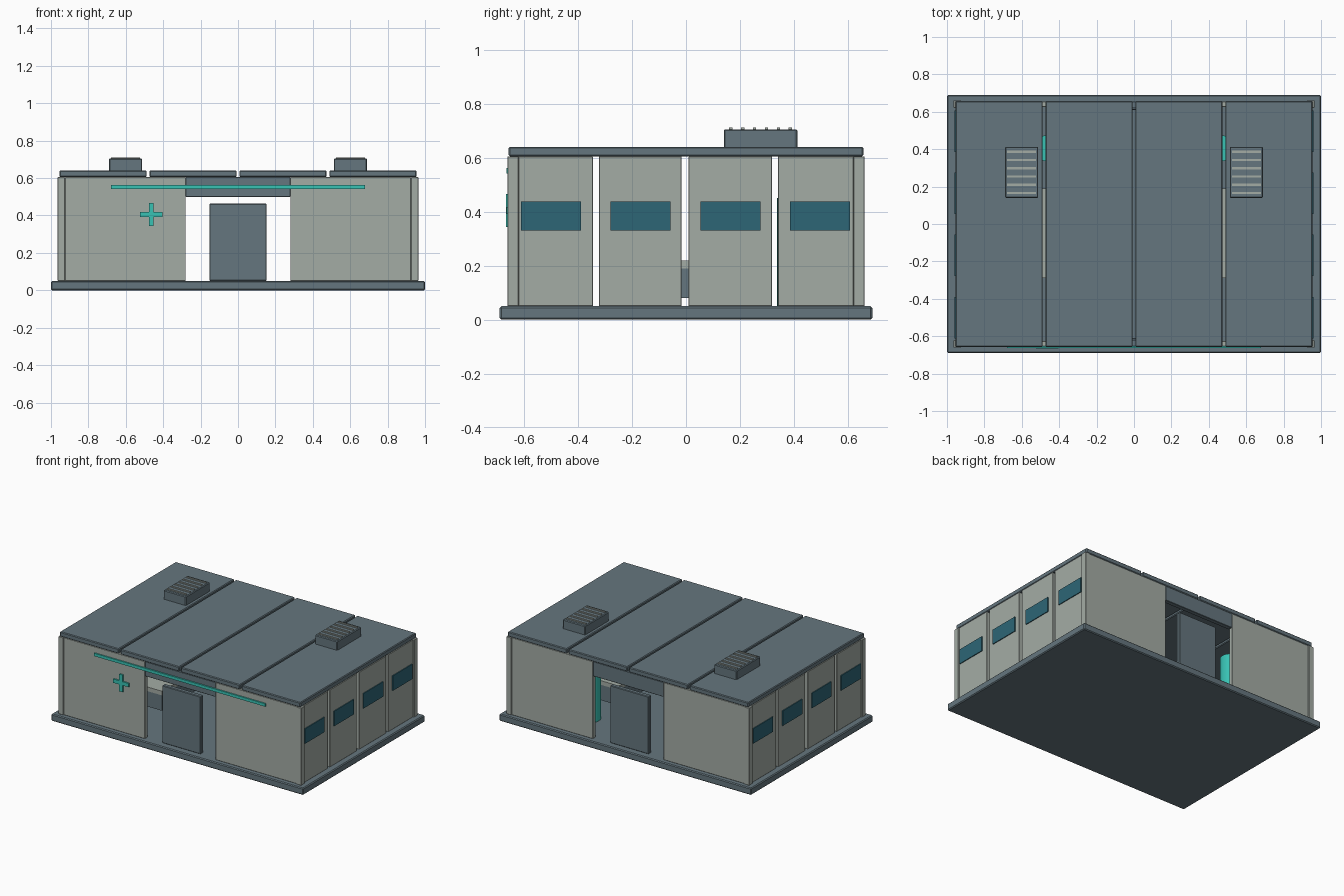
import bpy

cube = bpy.data.objects.get("Cube")
if cube:
    bpy.data.objects.remove(cube, do_unlink=True)


def srgb(v):
    v /= 255
    return v / 12.92 if v <= 0.04 else ((v + 0.055) / 1.055) ** 2.4


def material(name, r, g, b):
    m = bpy.data.materials.new(name)
    m.use_nodes = True
    color = (srgb(r), srgb(g), srgb(b), 1)
    m.diffuse_color = color
    m.node_tree.nodes["Principled BSDF"].inputs["Base Color"].default_value = color
    return m


PALE = material("pale grey panel", 164, 172, 165)
SLATE = material("slate grey", 101, 118, 126)
GLASS = material("dark teal glass", 45, 102, 118)
TEAL = material("bright teal", 56, 194, 180)


def finish(obj, name, mat, bevel):
    obj.name = name
    obj.data.materials.append(mat)
    if bevel:
        mod = obj.modifiers.new("edge", "BEVEL")
        mod.width = bevel
        mod.segments = 1
    return obj


def box(name, xs, ys, zs, mat, bevel=0.0):
    """Box between pairs of limits on each axis."""
    spans = (xs, ys, zs)
    bpy.ops.mesh.primitive_cube_add(size=1, location=[sum(s) / 2 for s in spans])
    obj = bpy.context.object
    obj.scale = [abs(s[1] - s[0]) for s in spans]
    bpy.ops.object.transform_apply(location=False, rotation=False, scale=True)
    return finish(obj, name, mat, bevel)


def flip(span, side):
    return tuple(sorted(v * side for v in span))


# Base slab and four roof panels
box("base_slab", (-1, 1), (-0.69, 0.69), (0, 0.05), SLATE, 0.006)
for i in range(4):
    x = -0.955 + i * 0.481
    box("roof_panel", (x, x + 0.467), (-0.657, 0.657), (0.605, 0.64), SLATE, 0.005)

sides = ((-1, "right"), (1, "left"))
ends = ((-1, "front"), (1, "back"))
panels = ((-0.62, -0.345), (-0.322, -0.016), (0.01, 0.318), (0.34, 0.62))

for sx, side in sides:
    # Side wall panels with narrow open joints
    for ys in panels:
        box(side + "_wall_panel", flip((0.925, 0.955), sx), ys, (0.05, 0.605), PALE, 0.002)
    # One window per panel
    for k in range(4):
        y = -0.5 + k * 0.332
        box(side + "_window", flip((0.952, 0.961), sx), (y - 0.111, y + 0.111),
            (0.33, 0.437), GLASS)

    # End walls either side of the doorway, and corner posts
    for sy, end in ends:
        box(end + "_" + side + "_wall", flip((0.28, 0.925), sx), flip((0.625, 0.655), sy),
            (0.05, 0.605), PALE, 0.002)
        box(end + "_" + side + "_corner_post", flip((0.925, 0.964), sx),
            flip((0.62, 0.661), sy), (0.05, 0.605), PALE, 0.002)

    # Roof vent with slats
    box(side + "_roof_vent", flip((0.512, 0.69), sx), (0.14, 0.413), (0.635, 0.705),
        SLATE, 0.005)
    for k in range(6):
        y = 0.166 + k * 0.044
        box(side + "_vent_slat", flip((0.525, 0.678), sx), (y - 0.006, y + 0.006),
            (0.7, 0.711), PALE)

    # Bed and storage tank inside
    box(side + "_bed_frame", flip((0.4, 0.82), sx), (-0.29, 0.19), (0.08, 0.19), SLATE)
    box(side + "_bed_mattress", flip((0.4, 0.82), sx), (-0.29, 0.19), (0.19, 0.22), PALE)
    bpy.ops.mesh.primitive_cylinder_add(vertices=24, radius=0.068, depth=0.4,
                                        location=(sx * 0.475, 0.405, 0.25))
    finish(bpy.context.object, side + "_tank", TEAL, 0)
    bpy.ops.object.shade_smooth_by_angle()

# Doors and the beams above them
for sy, end in ends:
    box(end + "_door", (-0.153, 0.153), flip((0.61, 0.642), sy), (0.05, 0.463), SLATE, 0.004)
    box(end + "_header", (-0.28, 0.28), flip((0.622, 0.654), sy), (0.5, 0.605), SLATE, 0.002)

# Front accent strip and cross
box("accent_strip", (-0.68, 0.68), (-0.664, -0.654), (0.541, 0.562), TEAL)
box("cross_upright", (-0.477, -0.451), (-0.666, -0.654), (0.343, 0.466), TEAL)
box("cross_arms", (-0.525, -0.403), (-0.665, -0.654), (0.391, 0.418), TEAL)
